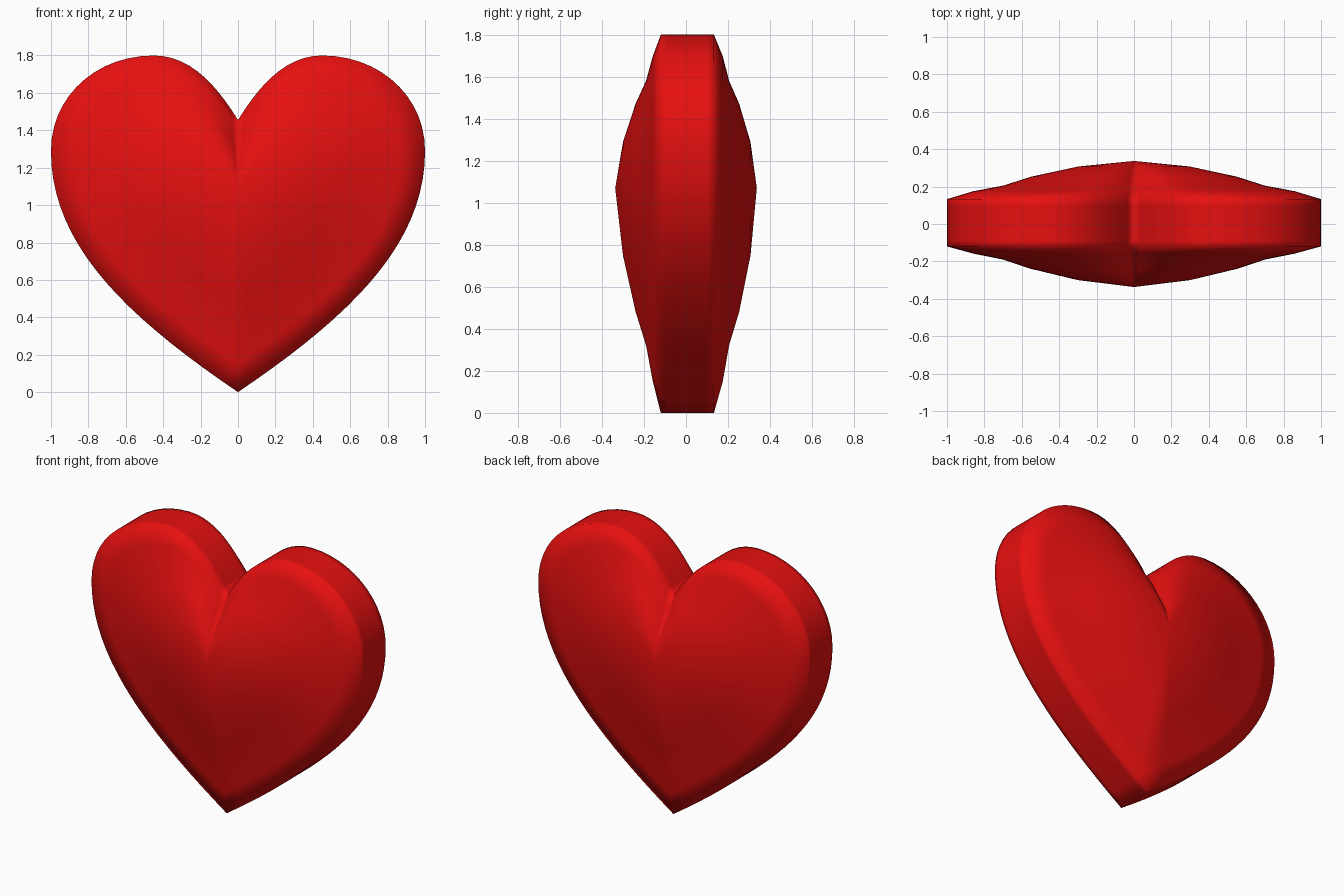
import bpy, bmesh
from mathutils import Vector
from mathutils.geometry import interpolate_bezier

if "Cube" in bpy.data.objects:
    bpy.data.objects.remove(bpy.data.objects["Cube"])

CENTRE_Z = 1.07

# Half outline (x, z): notch -> lobe top -> widest point -> bottom tip
CURVES = [
    ((0, 1.455), (0.12, 1.65), (0.26, 1.8), (0.45, 1.8), 12),
    ((0.45, 1.8), (0.76, 1.8), (1.0, 1.58), (1.0, 1.29), 14),
    ((1.0, 1.29), (1.0, 0.80), (0.62, 0.42), (0, 0), 20),
]
half = []
for a, b, c, d, n in CURVES:
    pts = interpolate_bezier(*(Vector((p[0], p[1], 0)) for p in (a, b, c, d)), n)
    half += [(p.x, p.y) for p in pts[:-1]]
half.append((0, 0))
outline = half + [(-x, z) for x, z in half[-2:0:-1]]

# Ring profile (scale of outline, y) from front to back
PROFILE = [(0.30, -0.30), (0.55, -0.24), (0.70, -0.19), (0.86, -0.158),
           (1, -0.12), (1, -0.09), (1, 0.10), (1, 0.133),
           (0.86, 0.175), (0.70, 0.205), (0.55, 0.253), (0.30, 0.307)]

bm = bmesh.new()
rings = [[bm.verts.new((x * s, y, CENTRE_Z + (z - CENTRE_Z) * s)) for x, z in outline]
         for s, y in PROFILE]
front = bm.verts.new((0, -0.337, CENTRE_Z))
back = bm.verts.new((0, 0.337, CENTRE_Z))
count = len(outline)
for i in range(count):
    j = (i + 1) % count
    # Domed front and back centres
    bm.faces.new((front, rings[0][i], rings[0][j]))
    bm.faces.new((back, rings[-1][j], rings[-1][i]))
    # Bands between rings, including the flat rim
    for r, q in zip(rings, rings[1:]):
        bm.faces.new((r[i], q[i], q[j], r[j]))
bmesh.ops.recalc_face_normals(bm, faces=bm.faces)
for f in bm.faces:
    f.smooth = True

mesh = bpy.data.meshes.new("heart")
bm.to_mesh(mesh)
bm.free()
red = bpy.data.materials.new("red")
red.diffuse_color = (0.8, 0.005, 0.005, 1)
red.use_nodes = True
red.node_tree.nodes["Principled BSDF"].inputs["Base Color"].default_value = red.diffuse_color
mesh.materials.append(red)
heart = bpy.data.objects.new("heart", mesh)
bpy.context.collection.objects.link(heart)
